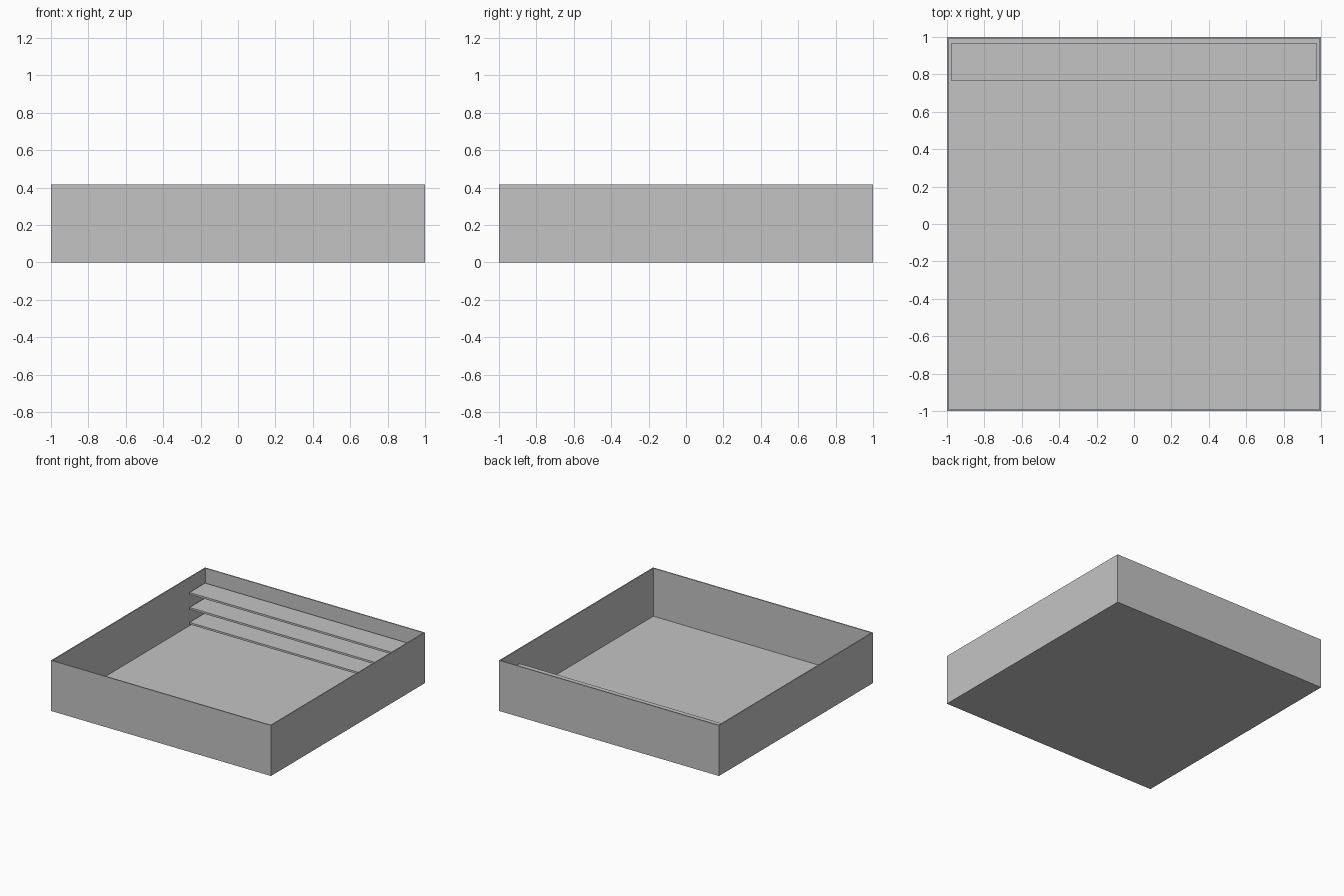
import bpy

if "Cube" in bpy.data.objects:
    bpy.data.objects.remove(bpy.data.objects["Cube"])

grey = bpy.data.materials.new("plain grey")
grey.diffuse_color = (0.55, 0.55, 0.55, 1)
grey.use_nodes = True
grey.node_tree.nodes["Principled BSDF"].inputs["Base Color"].default_value = grey.diffuse_color

HEIGHT = 0.415
WALL = 0.013
FLOOR = 0.02


def box(name, lo, hi):
    """Axis-aligned box between two corners."""
    bpy.ops.mesh.primitive_cube_add(size=1, location=[(a + b) / 2 for a, b in zip(lo, hi)])
    ob = bpy.context.object
    ob.name = name
    ob.scale = [b - a for a, b in zip(lo, hi)]
    bpy.ops.object.transform_apply(location=False, rotation=False, scale=True)
    ob.data.materials.append(grey)
    return ob


# Open tray: a block whose top face is inset and pushed down to the floor
tray = box("room_shell", (-1, -1, 0), (1, 1, HEIGHT))
bpy.ops.object.mode_set(mode='EDIT')
bpy.ops.object.mode_set(mode='OBJECT')
import bmesh
bm = bmesh.new()
bm.from_mesh(tray.data)
bm.faces.ensure_lookup_table()
top = max(bm.faces, key=lambda f: f.calc_center_median().z)
bmesh.ops.inset_region(bm, faces=[top], thickness=WALL)
rim = list(top.edges)
result = bmesh.ops.extrude_face_region(bm, geom=[top])
floor_verts = [g for g in result["geom"] if isinstance(g, bmesh.types.BMVert)]
if top.is_valid:
    bmesh.ops.delete(bm, geom=[top], context='FACES_ONLY')
bmesh.ops.translate(bm, verts=floor_verts, vec=(0, 0, FLOOR - HEIGHT))
bmesh.ops.recalc_face_normals(bm, faces=bm.faces)
bm.to_mesh(tray.data)
bm.free()

# Three long shelves along the back wall
for i in range(3):
    z = 0.059 + 0.123 * i
    box(f"shelf_{i + 1}", (-0.977, 0.765, z - 0.016), (0.977, 0.968, z))
